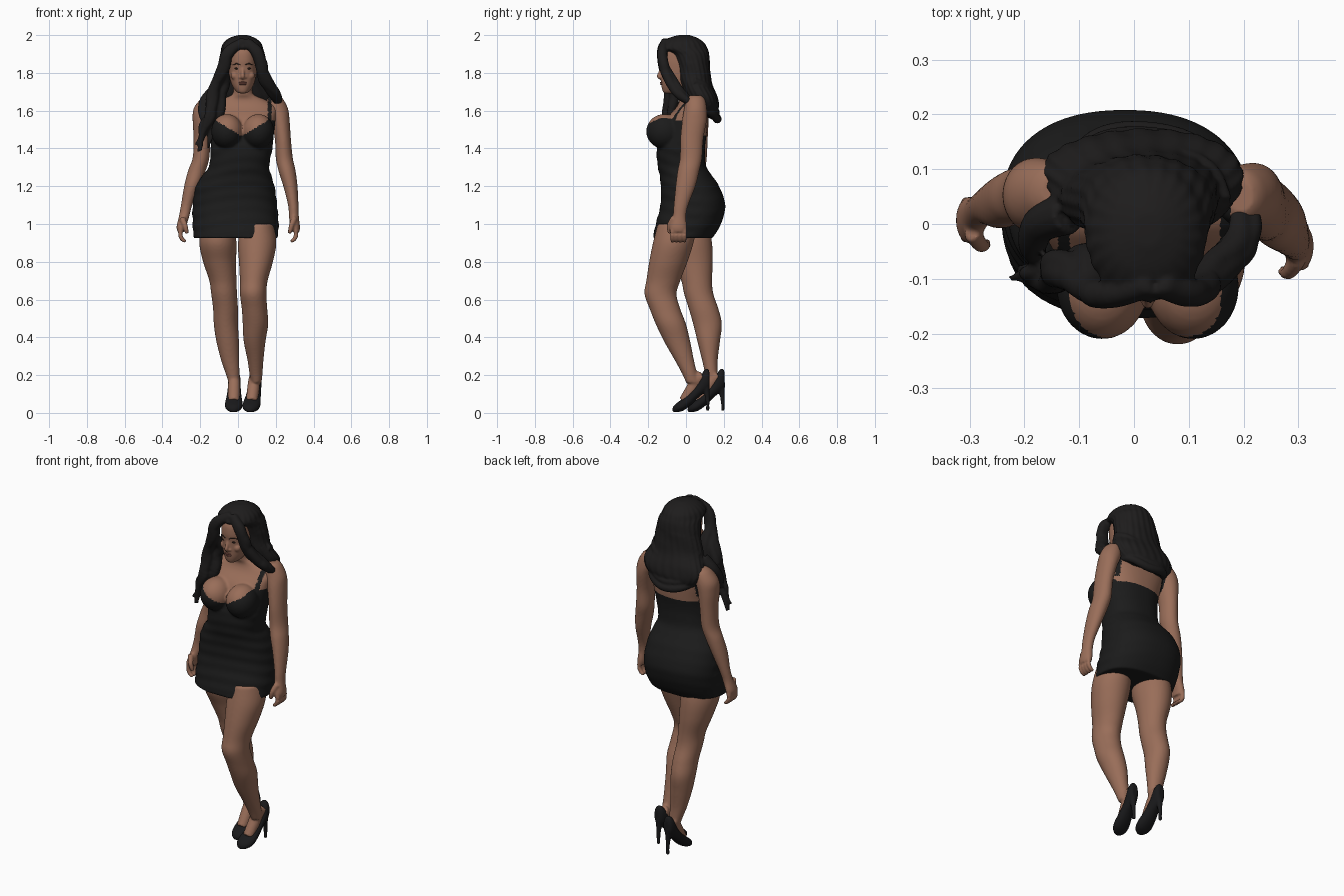
import bpy, bmesh, math, random
from mathutils import Vector, Matrix
random.seed(4)

def material(name, col):
    m = bpy.data.materials.new(name)
    m.diffuse_color = (*col, 1)
    return m

SKIN = material("skin", (0.32, 0.155, 0.10))
DRESS = material("dress black", (0.011, 0.011, 0.011))
HAIR = material("hair black", (0.013, 0.012, 0.012))
SHOE = material("shoe black", (0.010, 0.010, 0.011))
LIP = material("lip brown", (0.23, 0.085, 0.065))
EYE = material("eye dark", (0.035, 0.02, 0.015))

def spline(rows, steps):
    """Catmull-Rom through rows of numbers."""
    out = []
    for i in range(len(rows) - 1):
        a, b, c, d = rows[max(i - 1, 0)], rows[i], rows[i + 1], rows[min(i + 2, len(rows) - 1)]
        for s in range(steps):
            t = s / steps
            out.append([q + .5 * t * ((r - p) + t * ((2 * p - 5 * q + 4 * r - u) + t * (3 * (q - r) + u - p)))
                        for p, q, r, u in zip(a, b, c, d)])
    return out + [list(rows[-1])]

def skin_rings(bm, rings):
    vs = [[bm.verts.new(p) for p in ring] for ring in rings]
    n = len(vs[0])
    for a, b in zip(vs, vs[1:]):
        for i in range(n):
            bm.faces.new((a[i], a[(i + 1) % n], b[(i + 1) % n], b[i]))
    bm.faces.new(vs[0][::-1])
    bm.faces.new(vs[-1])

def loft(bm, rows, axis='z', n=2.0, sides=48, steps=6, ripple=None):
    """Rows (level, u0, u1, v0, v1): bounding box of each rounded slice."""
    rings = []
    for h, u0, u1, v0, v1 in spline(rows, steps):
        ring = []
        for i in range(sides):
            t = 2 * math.pi * i / sides
            c, s = math.cos(t), math.sin(t)
            k = 1 + (ripple(t, h) if ripple else 0)
            u = (u0 + u1) / 2 + k * (u1 - u0) / 2 * math.copysign(abs(c) ** (2 / n), c)
            v = (v0 + v1) / 2 + k * (v1 - v0) / 2 * math.copysign(abs(s) ** (2 / n), s)
            ring.append((u, v, h) if axis == 'z' else (u, h, v))
        rings.append(ring)
    skin_rings(bm, rings)

def tube(bm, pts, sides=12, steps=6):
    """Points (x, y, z, radius)."""
    p = spline(pts, steps)
    rings = []
    for i, q in enumerate(p):
        d = Vector(p[min(i + 1, len(p) - 1)][:3]) - Vector(p[max(i - 1, 0)][:3])
        m = d.to_track_quat('Z', 'Y').to_matrix()
        rings.append([Vector(q[:3]) + m @ Vector((math.cos(2 * math.pi * j / sides) * q[3],
                      math.sin(2 * math.pi * j / sides) * q[3], 0)) for j in range(sides)])
    skin_rings(bm, rings)

def ball(bm, c, r):
    bmesh.ops.create_uvsphere(bm, u_segments=24, v_segments=14, radius=1,
                              matrix=Matrix.Translation(c) @ Matrix.Diagonal((*r, 1)))

def baked(ob):
    """Replace the mesh by the result of its modifiers."""
    dg = bpy.context.evaluated_depsgraph_get()
    me = bpy.data.meshes.new_from_object(ob.evaluated_get(dg))
    ob.modifiers.clear()
    ob.data = me
    return me

def finish(name, bm, mats, voxel=None, relax=3, rule=None, limit=28000):
    """Fuse the overlapping shapes into one smooth skin and colour it."""
    bmesh.ops.recalc_face_normals(bm, faces=bm.faces[:])
    me = bpy.data.meshes.new(name)
    bm.to_mesh(me)
    bm.free()
    ob = bpy.data.objects.new(name, me)
    bpy.context.collection.objects.link(ob)
    if voxel:
        r = ob.modifiers.new("fuse", 'REMESH')
        r.mode, r.voxel_size = 'VOXEL', voxel
        s = ob.modifiers.new("relax", 'SMOOTH')
        s.factor, s.iterations = .5, relax
        me = baked(ob)
        tris = sum(len(f.vertices) - 2 for f in me.polygons)
        if tris > limit:
            ob.modifiers.new("thin", 'DECIMATE').ratio = limit / tris
            me = baked(ob)
    me.materials.clear()
    for m in mats:
        me.materials.append(m)
    for f in me.polygons:
        f.use_smooth = True
        f.material_index = int(rule(f.center)) if rule else 0
    return ob

# Torso with fitted dress, bust and neck
def strap(c):
    return c.z > 1.5 and abs(abs(c.x - .02) - .148) < .009

def dressed(c):
    front = min(1.465 + .6 * abs(c.x - .02), 1.55)
    t = min(max((c.y + .02) / .08, 0), 1)
    return c.z < front + (1.47 - front) * t or (strap(c) and c.z < 1.68)

def folds(t, z):
    if not .95 < z < 1.42:
        return 0
    return .012 * math.sin(z * 95 + 2 * math.sin(2 * t + 1)) * (1 if math.sin(t) < .2 else .3)

bm = bmesh.new()
loft(bm, [(.925, -.235, .21, -.175, .14), (1.0, -.24, .215, -.16, .185), (1.1, -.24, .207, -.135, .208),
          (1.2, -.223, .193, -.133, .175), (1.26, -.185, .175, -.14, .135), (1.31, -.152, .165, -.15, .105),
          (1.40, -.145, .182, -.155, .10), (1.48, -.145, .19, -.13, .11), (1.56, -.165, .2, -.10, .115),
          (1.62, -.165, .205, -.05, .115), (1.66, -.09, .14, -.035, .10), (1.685, -.035, .085, -.045, .075),
          (1.72, -.028, .078, -.05, .06), (1.78, -.025, .075, -.05, .06)], n=2.3, sides=72, ripple=folds)
for x in (-.058, .108):
    ball(bm, (x, -.115, 1.49), (.084, .096, .092))
finish("torso_and_dress", bm, [SKIN, DRESS], .008, 3, dressed, 50000)

# Arms with hands
arms = {
    "left_arm": [(1.68, -.17, -.12, .03, .09), (1.66, -.20, -.10, .01, .11), (1.61, -.235, -.11, -.01, .12),
                 (1.55, -.24, -.13, -.015, .12), (1.45, -.235, -.145, .0, .115), (1.35, -.24, -.152, .0, .11),
                 (1.28, -.265, -.172, .0, .10), (1.20, -.285, -.203, -.008, .085), (1.10, -.302, -.242, .0, .062),
                 (1.04, -.313, -.258, -.01, .05), (.985, -.325, -.275, -.035, .05), (.96, -.32, -.28, -.03, .045)],
    "right_arm": [(1.68, .17, .22, .02, .08), (1.66, .15, .24, .0, .10), (1.61, .15, .265, -.01, .11),
                  (1.55, .175, .273, -.02, .11), (1.45, .195, .28, -.03, .092), (1.35, .2, .29, -.032, .085),
                  (1.28, .215, .305, -.045, .07), (1.20, .24, .315, -.055, .05), (1.10, .265, .32, -.065, .012),
                  (1.04, .27, .322, -.07, .0), (.985, .275, .328, -.085, .005), (.96, .28, .325, -.08, .0)]}
for name, rows in arms.items():
    bm = bmesh.new()
    loft(bm, rows, sides=32)
    _, x0, x1, y0, y1 = rows[-1]
    x, s = (x0 + x1) / 2, (1 if x0 < 0 else -1)      # s points to the body
    for i in range(4):
        y = y0 + .008 + i * (y1 - y0 - .016) / 3
        tube(bm, [(x, y, .985, .013), (x - s * .006, y, .945, .0125), (x + s * .006, y, .918, .011),
                  (x + s * .024, y, .908, .009)])
    tube(bm, [(x + s * .004, y0 + .015, 1.03, .017), (x + s * .02, y0 - .008, .99, .014),
              (x + s * .03, y0 - .006, .95, .010)])
    finish(name, bm, [SKIN, DRESS], .006, 2, strap)

# Legs, with the foot dropping into the shoe
legs = {
    "left": ([(1.0, -.19, -.02, -.09, .12), (.90, -.205, -.008, -.10, .138), (.80, -.185, -.01, -.06, .142),
              (.70, -.152, -.008, -.025, .138), (.63, -.142, -.005, -.01, .145), (.55, -.132, .0, .015, .172),
              (.47, -.128, .0, .038, .19), (.38, -.115, .005, .06, .18), (.28, -.09, .006, .085, .168),
              (.21, -.066, .008, .1, .168), (.16, -.05, .005, .11, .17)], -.018, -.024, .205),
    "right": ([(1.0, .02, .19, -.15, .06), (.90, .0, .203, -.175, .04), (.80, .005, .185, -.195, .008),
               (.70, .01, .157, -.21, -.03), (.63, .01, .15, -.22, -.05), (.55, .02, .155, -.192, -.03),
               (.47, .025, .16, -.16, .0), (.38, .03, .146, -.117, .022), (.28, .05, .135, -.06, .042),
               (.21, .06, .13, -.022, .058), (.16, .07, .125, .0, .07)], .098, .062, .125)}
profile = [(0, .014, .14, .21), (.008, .026, .125, .232), (.03, .033, .105, .225), (.06, .035, .08, .165),
           (.10, .041, .04, .115), (.14, .047, .012, .078), (.17, .041, .004, .055), (.188, .026, .004, .04),
           (.196, .01, .008, .026)]
for side, (rows, xh, xt, yh) in legs.items():
    bm = bmesh.new()
    loft(bm, rows, sides=36)
    mid = lambda d: xh + (xt - xh) * d / .196
    tube(bm, [(mid(d), yh - d, z, r) for d, z, r in
              ((.035, .20, .03), (.07, .165, .032), (.10, .115, .033), (.135, .06, .03))], sides=20)
    finish(side + "_leg", bm, [SKIN], .008)
    # High-heeled shoe
    bm = bmesh.new()
    loft(bm, [(yh - d, mid(d) - w, mid(d) + w, a, b) for d, w, a, b in profile], 'y', 2.2, 28)
    tube(bm, [(xh, yh - .022, .15, .024), (xh, yh - .014, .10, .014), (xh, yh - .01, .05, .010),
              (xh, yh - .01, .012, .009)])
    finish(side + "_shoe", bm, [SHOE], .005, 2, None, 12000)

# Head and face
bm = bmesh.new()
loft(bm, [(1.692, .008, .042, -.112, -.07), (1.70, -.008, .058, -.122, -.03), (1.73, -.03, .08, -.13, .03),
          (1.77, -.043, .093, -.133, .06), (1.82, -.05, .1, -.134, .075), (1.87, -.052, .102, -.139, .08),
          (1.92, -.045, .095, -.13, .075), (1.96, -.01, .06, -.09, .04)], n=2.2)
tube(bm, [(.025, -.128, 1.83, .007), (.025, -.138, 1.80, .009), (.025, -.144, 1.782, .011), (.025, -.130, 1.77, .009)])
for s in (-1, 1):
    ball(bm, (.025 + s * .012, -.132, 1.776), (.009, .009, .007))
    ball(bm, (.025 + s * .042, -.102, 1.785), (.022, .022, .022))
finish("head", bm, [SKIN], .005, 2, None, 16000)
bm = bmesh.new()
for z, h in ((1.749, .005), (1.741, .006)):
    ball(bm, (.025, -.128, z), (.021, .009, h))
finish("lips", bm, [LIP])
bm = bmesh.new()
for s in (-1, 1):
    ball(bm, (.025 + s * .031, -.124, 1.823), (.013, .006, .005))
    tube(bm, [(.025 + s * .013, -.137, 1.842, .002), (.025 + s * .033, -.131, 1.849, .003),
              (.025 + s * .052, -.113, 1.842, .002)], sides=8)
finish("eyes_and_brows", bm, [EYE])

# Hair: main mass, then wavy locks
bm = bmesh.new()
loft(bm, [(2.0, .0, .05, -.04, .02), (1.985, -.045, .09, -.09, .06), (1.96, -.075, .12, -.125, .095),
          (1.93, -.088, .132, -.14, .112), (1.895, -.094, .142, -.075, .122), (1.80, -.115, .155, -.045, .13),
          (1.74, -.135, .172, -.03, .137), (1.68, -.16, .198, -.01, .165), (1.63, -.165, .19, .02, .173),
          (1.59, -.135, .15, .06, .162), (1.57, -.08, .1, .085, .145)], n=2.1, sides=96,
     ripple=lambda t, z: .022 * math.sin(22 * t + 18 * z) + .02 * math.sin(3 * t + 45 * z) * (z < 1.85))
left = [(.03, -.11, 1.965, .022), (-.045, -.128, 1.915, .026), (-.078, -.118, 1.83, .026), (-.10, -.08, 1.74, .032),
        (-.12, -.075, 1.66, .034), (-.125, -.09, 1.58, .028), (-.165, -.085, 1.49, .018), (-.185, -.08, 1.39, .006)]
right = [(.045, -.11, 1.965, .022), (.10, -.125, 1.91, .026), (.125, -.115, 1.83, .026), (.135, -.08, 1.76, .032),
         (.18, -.04, 1.70, .03), (.195, .01, 1.655, .022), (.17, .05, 1.63, .012)]
for path, spread in ((left, .032), (right, .02)):
    for i in range(6):
        o = [random.uniform(-1, 1) * spread for _ in range(3)]
        tube(bm, [(x + o[0] * (k > 2) + .008 * math.sin(2 * k + i), y + o[1] * .6 * (k > 2), z + o[2] * .5 * (k > 1),
                   r * (.8 if k > 2 else 1)) for k, (x, y, z, r) in enumerate(path)], sides=14)
# Loose ends over the shoulder and curls across the back
tube(bm, [(-.15, -.08, 1.58, .02), (-.195, -.09, 1.52, .014), (-.20, -.09, 1.46, .01), (-.225, -.10, 1.42, .006)])
tube(bm, [(-.12, .02, 1.70, .04), (-.17, .0, 1.65, .034), (-.185, -.04, 1.59, .026), (-.17, -.07, 1.52, .014)])
for i in range(5):
    z = 1.75 - .035 * i
    tube(bm, [(-.12 - .008 * i, .05, z, .018), (-.07, .115 + .009 * i, z - .04, .022),
              (.04, .128 + .009 * i, z - .055, .022), (.13, .10 + .007 * i, z - .02, .02), (.165, .04, z + .01, .016)])
finish("hair", bm, [HAIR], .006, 2, None, 45000)
